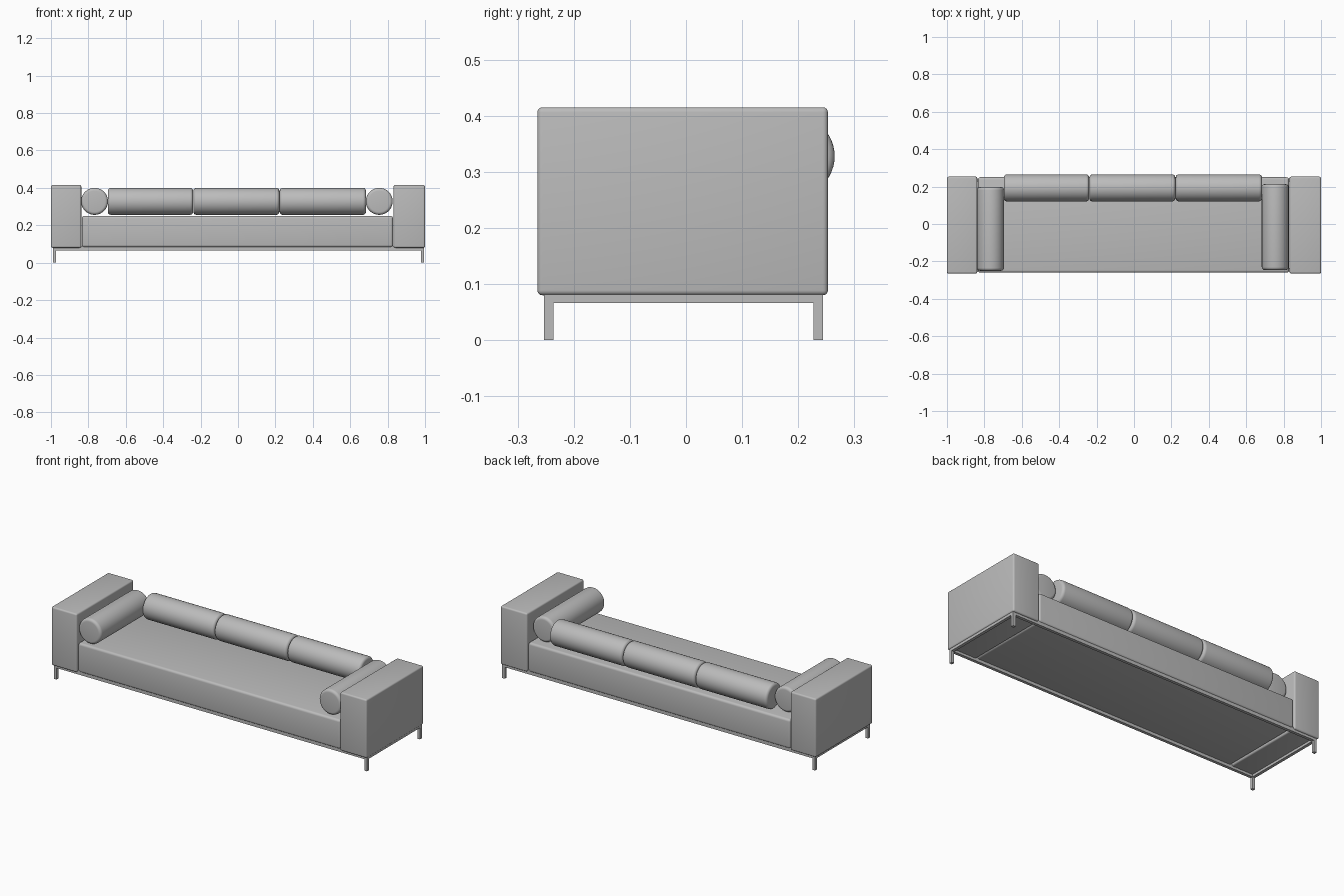
import bpy, bmesh, math
from mathutils import Matrix, Vector

cube = bpy.data.objects.get("Cube")
if cube:
    bpy.data.objects.remove(cube, do_unlink=True)


def material(name, rgb):
    m = bpy.data.materials.new(name)
    m.use_nodes = True
    m.diffuse_color = (*rgb, 1)
    m.node_tree.nodes["Principled BSDF"].inputs["Base Color"].default_value = (*rgb, 1)
    return m


GREY = material("grey", (0.5, 0.5, 0.5))


def finish(name, bm):
    mesh = bpy.data.meshes.new(name)
    bmesh.ops.recalc_face_normals(bm, faces=bm.faces)
    bm.to_mesh(mesh)
    bm.free()
    mesh.materials.append(GREY)
    obj = bpy.data.objects.new(name, mesh)
    bpy.context.collection.objects.link(obj)
    bpy.ops.object.select_all(action="DESELECT")
    obj.select_set(True)
    bpy.context.view_layer.objects.active = obj
    bpy.ops.object.shade_smooth_by_angle(angle=math.radians(35))
    return obj


def box(name, lo, hi, bevel=0.0):
    """Box between two corners, with optional rounded edges."""
    lo, hi = Vector(lo), Vector(hi)
    bm = bmesh.new()
    bmesh.ops.create_cube(bm, size=1)
    bmesh.ops.scale(bm, vec=hi - lo, verts=bm.verts)
    bmesh.ops.translate(bm, vec=(lo + hi) / 2, verts=bm.verts)
    if bevel:
        bmesh.ops.bevel(bm, geom=bm.edges[:], offset=bevel, segments=4,
                        profile=0.5, affect="EDGES")
    return finish(name, bm)


def bolster(name, start, end, radius=0.072):
    """Round cushion between two end centres, with softened rims."""
    start, end = Vector(start), Vector(end)
    axis = end - start
    bm = bmesh.new()
    bmesh.ops.create_cone(bm, cap_ends=True, segments=48, radius1=radius,
                          radius2=radius, depth=axis.length)
    rims = [e for e in bm.edges if abs(e.verts[0].co.z - e.verts[1].co.z) < 1e-5]
    bmesh.ops.bevel(bm, geom=rims, offset=0.016, segments=5, profile=0.5,
                    affect="EDGES")
    turn = axis.to_track_quat("Z", "Y").to_matrix().to_4x4()
    bmesh.ops.transform(bm, matrix=Matrix.Translation((start + end) / 2) @ turn,
                        verts=bm.verts)
    return finish(name, bm)


# Upholstered body
box("seat", (-0.835, -0.26, 0.083), (0.829, 0.25, 0.25), 0.013)
box("right_arm", (-1, -0.265, 0.08), (-0.838, 0.253, 0.415), 0.009)
box("left_arm", (0.832, -0.265, 0.08), (1, 0.253, 0.415), 0.009)

# Row of cushions along the back
edges = [-0.697, -0.239, 0.222, 0.685]
for side, x0, x1 in zip(("right", "middle", "left"), edges, edges[1:]):
    bolster(side + "_back_cushion", (x0 + 0.001, 0.193, 0.328), (x1 - 0.001, 0.193, 0.328))

# Cushions against the arms
bolster("right_arm_cushion", (-0.767, -0.25, 0.328), (-0.767, 0.197, 0.328))
bolster("left_arm_cushion", (0.755, -0.246, 0.328), (0.755, 0.213, 0.328))

# Base frame: four thin rails and four square legs
X0, X1, Y0, Y1 = -0.99, 0.995, -0.253, 0.244
LEG, LOW, HIGH = 0.017, 0.066, 0.09
for name, y in (("front", Y0), ("back", Y1 - LEG)):
    box(name + "_rail", (X0, y, LOW), (X1, y + LEG, HIGH))
    for side, x in (("right", X0), ("left", X1 - LEG)):
        box(f"{name}_{side}_leg", (x, y, 0), (x + LEG, y + LEG, HIGH))
for side, x in (("right", X0), ("left", X1 - LEG)):
    box(side + "_rail", (x, Y0, LOW), (x + LEG, Y1, HIGH))
